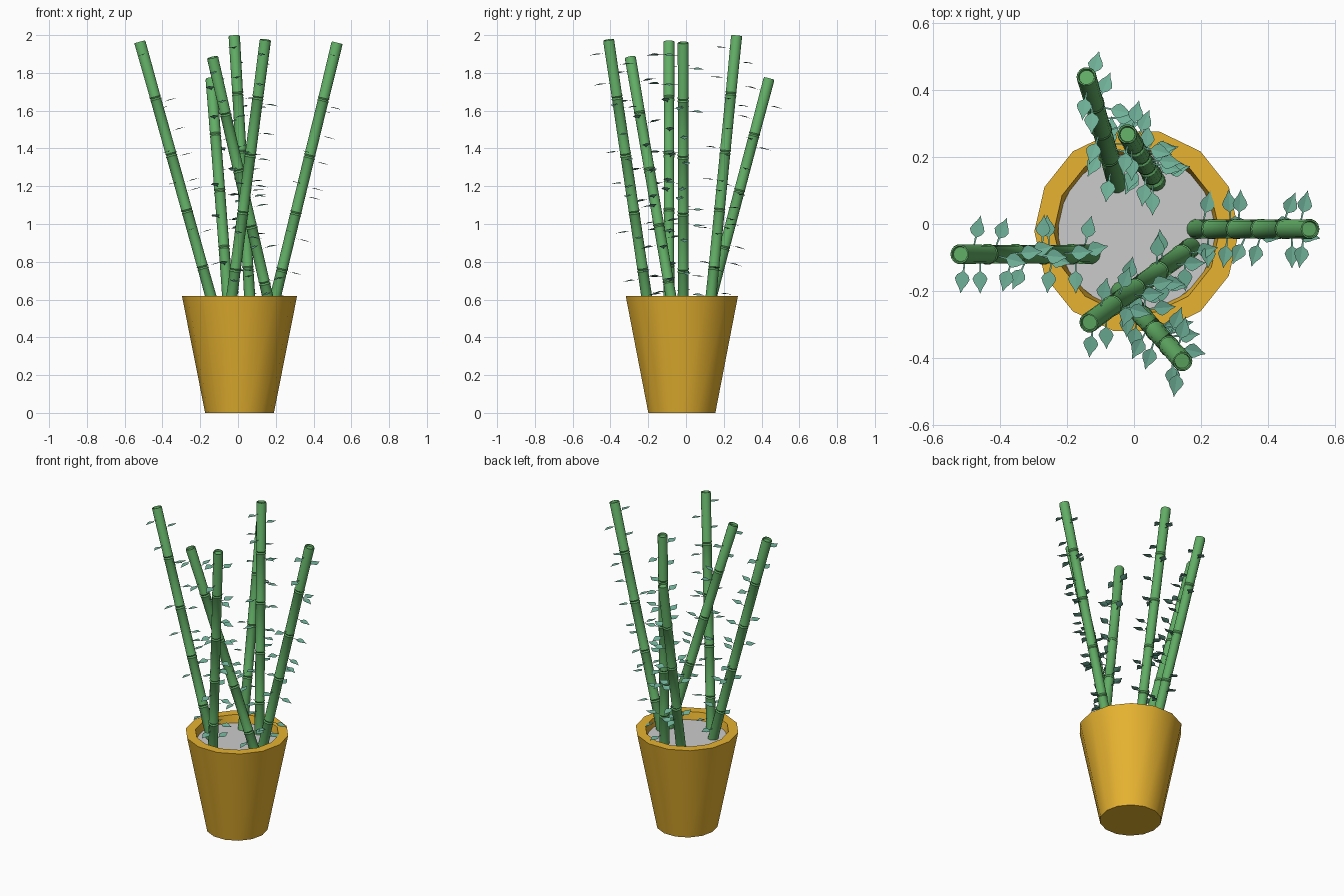
import bpy, bmesh, math
from mathutils import Vector, Matrix

if "Cube" in bpy.data.objects:
    bpy.data.objects.remove(bpy.data.objects["Cube"])


def material(name, rgb):
    m = bpy.data.materials.new(name)
    m.diffuse_color = (*rgb, 1)
    m.use_nodes = True
    m.node_tree.nodes["Principled BSDF"].inputs["Base Color"].default_value = m.diffuse_color
    return m


POT = material("terracotta", (0.80, 0.45, 0.03))
STALK = material("stalk_green", (0.12, 0.42, 0.13))
LEAF = material("leaf_green", (0.16, 0.44, 0.32))


def finish(bm, name, mat=None, matrix=None, smooth=True):
    me = bpy.data.meshes.new(name)
    bm.to_mesh(me)
    bm.free()
    ob = bpy.data.objects.new(name, me)
    bpy.context.collection.objects.link(ob)
    if mat:
        me.materials.append(mat)
    if matrix:
        ob.matrix_world = matrix
    if smooth:
        bpy.ops.object.select_all(action='DESELECT')
        ob.select_set(True)
        bpy.context.view_layer.objects.active = ob
        bpy.ops.object.shade_smooth_by_angle(angle=math.radians(32))
    return ob


def lathe(profile, sides):
    """Revolve (radius, z) points about z and cap both ends."""
    bm = bmesh.new()
    rings = []
    for r, z in profile:
        rings.append([bm.verts.new((r * math.cos(2 * math.pi * i / sides),
                                    r * math.sin(2 * math.pi * i / sides), z))
                      for i in range(sides)])
    for a, b in zip(rings, rings[1:]):
        for i in range(sides):
            j = (i + 1) % sides
            bm.faces.new((a[i], a[j], b[j], b[i]))
    bm.faces.new(rings[0][::-1])
    bm.faces.new(rings[-1])
    return bm


# Pot with rim and inner wall, and the soil disc
centre = Matrix.Translation((0.008, -0.022, 0))
finish(lathe([(0.182, 0), (0.305, 0.62), (0.247, 0.62), (0.235, 0.56)], 14),
       "pot", POT, centre)
soil = bmesh.new()
bmesh.ops.create_circle(soil, cap_ends=True, segments=14, radius=0.239,
                        matrix=Matrix.Translation((0, 0, 0.572)))
finish(soil, "soil", None, centre, False)

# Leaves on every stalk: heading in degrees -> distances down from the tip
LEAVES = {
    -102: [0.07, 0.23, 0.60, 0.77, 1.03, 1.29],
    82: [0.14, 0.37, 0.91, 1.00, 1.37],
    0: [0.34, 0.50, 0.64, 0.78, 0.83, 1.06, 1.24],
}
# Half outline of a leaf: distance from the stalk axis, half width
OUTLINE = [(0.025, 0.002), (0.052, 0.003), (0.062, 0.017), (0.074, 0.023),
           (0.088, 0.017), (0.102, 0.007)]


def add_leaf(bm, m):
    rows = [(bm.verts.new(m @ Vector((x, -w, w * 0.15))),
             bm.verts.new(m @ Vector((x, 0, 0))),
             bm.verts.new(m @ Vector((x, w, w * 0.15)))) for x, w in OUTLINE]
    for a, b in zip(rows, rows[1:]):
        bm.faces.new((a[0], b[0], b[1], a[1]))
        bm.faces.new((a[1], b[1], b[2], a[2]))
    tip = bm.verts.new(m @ Vector((0.118, 0, 0)))
    bm.faces.new((rows[-1][0], tip, rows[-1][1]))
    bm.faces.new((rows[-1][1], tip, rows[-1][2]))


def add_stalk(n, base, top):
    base, top = Vector(base), Vector(top)
    axis = top - base
    length = axis.length
    turn = Vector((0, 0, 1)).rotation_difference(axis).to_matrix().to_4x4()
    place = Matrix.Translation(top) @ turn

    # Jointed cane, built downwards from its tip at the local origin
    profile = [(0.022, -0.012), (0.024, 0), (0.028, 0), (0.030, -0.006)]
    d = 0.31
    while d < length - 0.02:
        profile += [(0.0285, -d + 0.014), (0.031, -d + 0.008),
                    (0.026, -d), (0.031, -d - 0.008), (0.0285, -d - 0.014)]
        d += 0.31
    profile.append((0.030, -length))
    finish(lathe(profile[::-1], 14), f"stalk_{n}", STALK, place)

    # Leaves, leaving out those that would be under the soil
    bm = bmesh.new()
    k = 0
    for heading, drops in LEAVES.items():
        for drop in drops:
            k += 1
            if drop > length - 0.05:
                continue
            angle = heading + (-14, 4, 12, -5)[k % 4]
            add_leaf(bm, Matrix.Translation((0, 0, -drop)) @
                     Matrix.Rotation(math.radians(angle), 4, 'Z'))
    finish(bm, f"leaves_{n}", LEAF, place, False)


# Six leaning stalks: base point, tip point
STALKS = [
    ((-0.128, -0.09, 0.56), (-0.52, -0.09, 1.965)),
    ((0.185, -0.015, 0.56), (0.525, -0.015, 1.96)),
    ((-0.05, 0.12, 0.56), (-0.142, 0.44, 1.77)),
    ((0.065, 0.127, 0.56), (-0.02, 0.268, 1.997)),
    ((-0.04, -0.2, 0.56), (0.145, -0.41, 1.975)),
    ((0.17, -0.07, 0.56), (-0.135, -0.295, 1.882)),
]
for n, (base, top) in enumerate(STALKS, 1):
    add_stalk(n, base, top)
